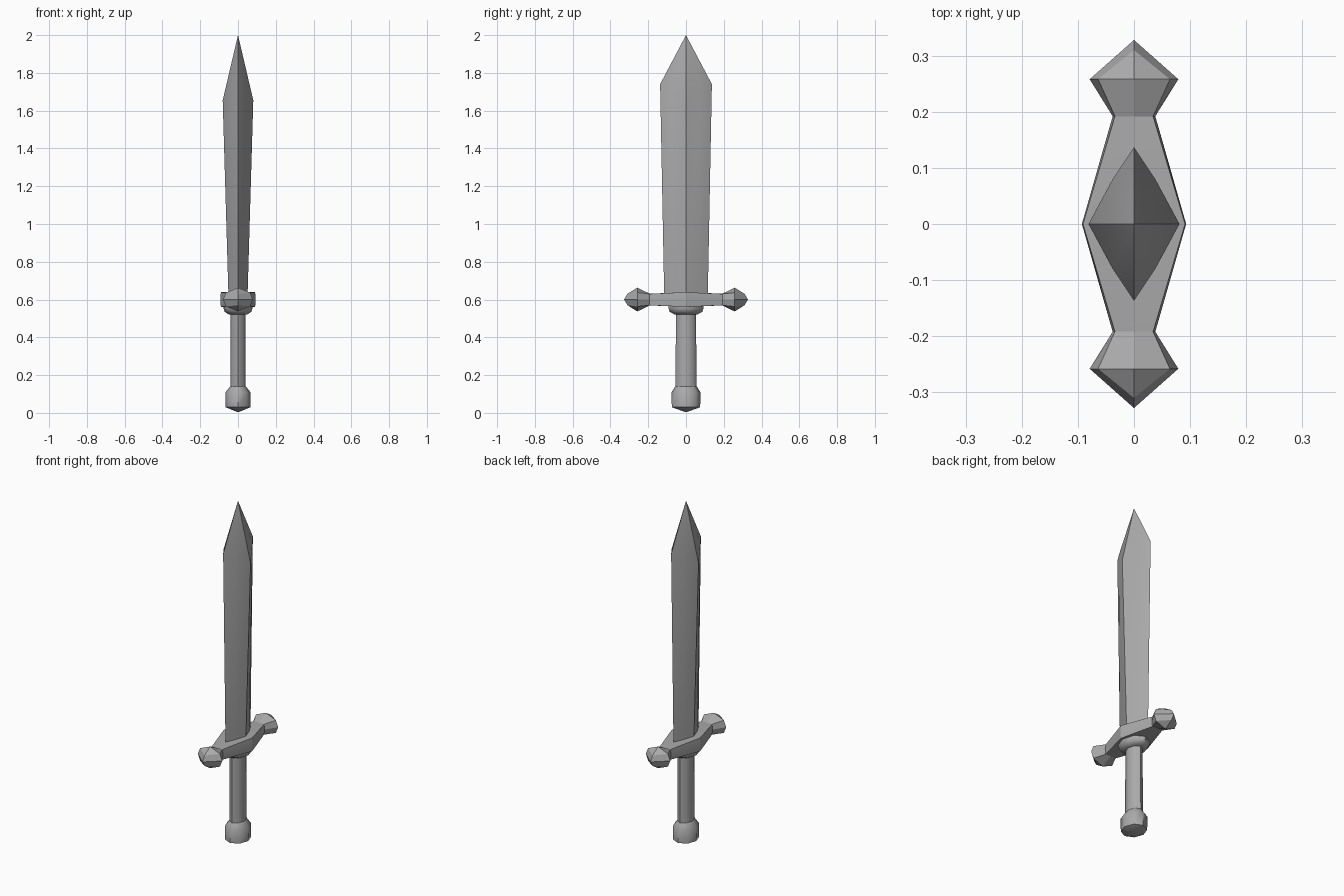
import bpy, bmesh
from math import cos, sin, pi, radians

cube = bpy.data.objects.get("Cube")
if cube:
    bpy.data.objects.remove(cube)

steel = bpy.data.materials.new("grey_steel")
steel.use_nodes = True
colour = (0.4, 0.4, 0.4, 1)
steel.diffuse_color = colour
steel.node_tree.nodes["Principled BSDF"].inputs["Base Color"].default_value = colour


def loft(name, rings, angle):
    """Skin a list of equal-length rings; rings of one repeated point close to a tip."""
    bm = bmesh.new()
    loops = [[bm.verts.new(p) for p in ring] for ring in rings]
    n = len(rings[0])
    for a, b in zip(loops, loops[1:]):
        for i in range(n):
            j = (i + 1) % n
            bm.faces.new((a[i], a[j], b[j], b[i]))
    bm.faces.new(loops[0])
    bm.faces.new(loops[-1])
    bmesh.ops.remove_doubles(bm, verts=bm.verts, dist=0.0005)
    bmesh.ops.dissolve_degenerate(bm, edges=bm.edges, dist=0.0005)
    bmesh.ops.recalc_face_normals(bm, faces=bm.faces)
    mesh = bpy.data.meshes.new(name)
    bm.to_mesh(mesh)
    bm.free()
    mesh.materials.append(steel)
    obj = bpy.data.objects.new(name, mesh)
    bpy.context.collection.objects.link(obj)
    bpy.ops.object.select_all(action='DESELECT')
    obj.select_set(True)
    bpy.context.view_layer.objects.active = obj
    bpy.ops.object.shade_smooth_by_angle(angle=radians(angle))
    return obj


def oval(z, rx, ry, sides=8):
    return [(rx * cos(2 * pi * i / sides), ry * sin(2 * pi * i / sides), z)
            for i in range(sides)]


# Blade: eight-sided diamond section, shoulders rising from ridge to edge
def blade_ring(ridge, bevel, edge):
    (rx, rz), (bx, by, bz), (ey, ez) = ridge, bevel, edge
    return [(rx, 0, rz), (bx, by, bz), (0, ey, ez), (-bx, by, bz),
            (-rx, 0, rz), (-bx, -by, bz), (0, -ey, ez), (bx, -by, bz)]


loft("blade", [
    blade_ring((0.05, 0.6), (0.026, 0.065, 0.6), (0.115, 0.6)),
    blade_ring((0.081, 1.655), (0.038, 0.08, 1.735), (0.137, 1.74)),
    [(0, 0, 2)] * 8,
], 20)


# Crossguard: sections along y, each (y, half width, top half width, crown, shoulder)
def guard_ring(y, side, top, crown, shoulder):
    z = 0.6
    return [(0, y, z + crown), (top, y, z + shoulder), (side, y, z),
            (top, y, z - shoulder), (0, y, z - crown), (-top, y, z - shoulder),
            (-side, y, z), (-top, y, z - shoulder * -1)]


def guard_end(s):
    hi, mid, lo = (0, s * 0.31, 0.63), (0, s * 0.328, 0.6), (0, s * 0.31, 0.57)
    return [hi, hi, mid, lo, lo, lo, mid, hi]


sections = [(0.258, 0.079, 0.064, 0.063, 0.037),
            (0.192, 0.038, 0.034, 0.031, 0.03)]
rings = [guard_end(-1)]
rings += [guard_ring(-y, *rest) for y, *rest in sections]
rings.append(guard_ring(0, 0.093, 0.091, 0.039, 0.039))
rings += [guard_ring(y, *rest) for y, *rest in reversed(sections)]
rings.append(guard_end(1))
loft("crossguard", rings, 25)

# Collar, grip and pommel
loft("collar", [oval(0.522, 0.05, 0.062), oval(0.535, 0.07, 0.086),
                oval(0.553, 0.077, 0.093), oval(0.575, 0.077, 0.093)], 50)
loft("grip", [oval(0.12, 0.041, 0.056), oval(0.54, 0.039, 0.053)], 50)
loft("pommel", [[(0, 0, 0.003)] * 8, oval(0.03, 0.066, 0.075),
                oval(0.108, 0.067, 0.077), oval(0.14, 0.042, 0.057)], 50)
